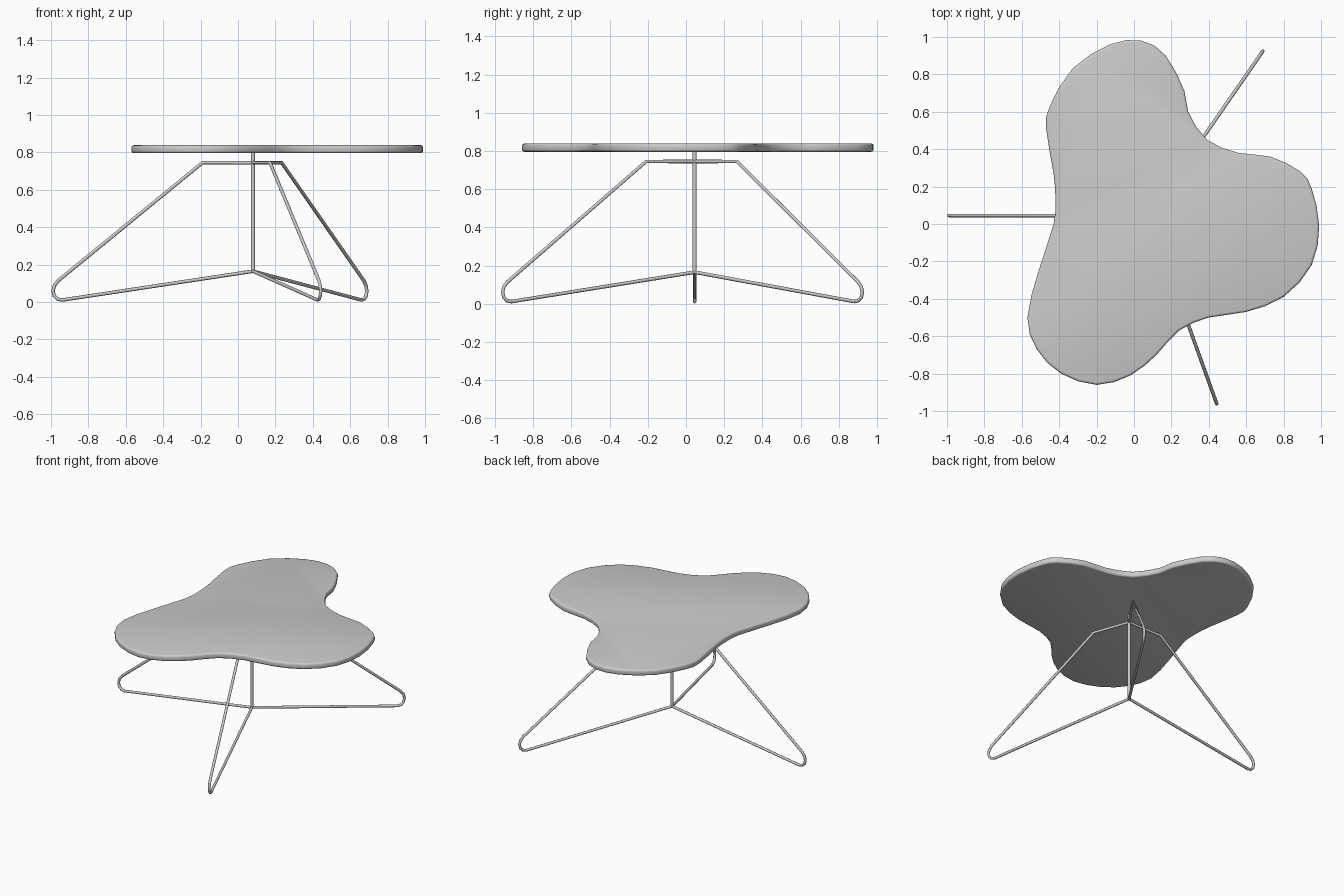
import bpy, bmesh, math
from mathutils import Vector

if "Cube" in bpy.data.objects:
    bpy.data.objects.remove(bpy.data.objects["Cube"], do_unlink=True)

HUB = Vector((0.08, 0.045, 0))
WIRE = 0.0095

grey = bpy.data.materials.new("satin grey")
grey.use_nodes = True
colour = (0.6, 0.6, 0.6, 1)
grey.diffuse_color = colour
grey.node_tree.nodes["Principled BSDF"].inputs["Base Color"].default_value = colour


def select_only(obj):
    bpy.ops.object.select_all(action='DESELECT')
    obj.select_set(True)
    bpy.context.view_layer.objects.active = obj


def wire(name, points, radius):
    """Round rod following a list of points."""
    curve = bpy.data.curves.new(name, 'CURVE')
    curve.dimensions = '3D'
    curve.bevel_depth = radius
    curve.bevel_resolution = 2
    curve.use_fill_caps = True
    spline = curve.splines.new('POLY')
    spline.points.add(len(points) - 1)
    for target, point in zip(spline.points, points):
        target.co = (*point, 1)
    obj = bpy.data.objects.new(name, curve)
    bpy.context.collection.objects.link(obj)
    curve.materials.append(grey)
    select_only(obj)
    bpy.ops.object.convert(target='MESH')
    bpy.ops.object.shade_smooth_by_angle(angle=math.radians(50))
    return obj


def smooth_loop(points, steps):
    """Closed rounded outline through the given points."""
    loop = []
    count = len(points)
    for i in range(count):
        a, b, c, d = (Vector(points[(i + k) % count]) for k in (-1, 0, 1, 2))
        for s in range(steps):
            t = s / steps
            loop.append(b + (c - a) * t / 2 + (a - b * 2.5 + c * 2 - d / 2) * t ** 2
                        + (b * 3 - a - c * 3 + d) * t ** 3 / 2)
    return loop


# Three-lobed tabletop
outline = [
    (.04, .98), (-.13, .96), (-.33, .83), (-.45, .63), (-.47, .51), (-.43, .27),
    (-.42, .13), (-.43, 0), (-.51, -.25), (-.57, -.5), (-.52, -.67), (-.39, -.8),
    (-.2, -.86), (-.02, -.81), (.12, -.7), (.24, -.57), (.4, -.5), (.6, -.47),
    (.8, -.39), (.95, -.22), (.99, -.01), (.95, .19), (.89, .28), (.73, .36),
    (.56, .38), (.39, .45), (.29, .6), (.27, .71), (.17, .9),
]
mesh = bpy.data.meshes.new("tabletop")
bm = bmesh.new()
base = bm.faces.new([bm.verts.new((p.x, p.y, 0.796)) for p in smooth_loop(outline, 2)])
grown = bmesh.ops.extrude_face_region(bm, geom=[base])["geom"]
bmesh.ops.translate(bm, vec=(0, 0, 0.043),
                    verts=[v for v in grown if isinstance(v, bmesh.types.BMVert)])
bmesh.ops.recalc_face_normals(bm, faces=bm.faces)
bm.to_mesh(mesh)
bm.free()
mesh.materials.append(grey)
tabletop = bpy.data.objects.new("tabletop", mesh)
bpy.context.collection.objects.link(tabletop)
bevel = tabletop.modifiers.new("rounded edge", 'BEVEL')
bevel.width = 0.013
bevel.segments = 3
bevel.limit_method = 'ANGLE'
bevel.angle_limit = math.radians(60)
select_only(tabletop)
bpy.ops.object.modifier_apply(modifier=bevel.name)
bpy.ops.object.shade_smooth_by_angle(angle=math.radians(40))

# Bent wire legs: distance from the post and height
leg_profile = [
    (0, .165), (1.02, .011), (1.045, .016), (1.063, .034), (1.069, .06),
    (1.062, .088), (1.042, .114), (.27, .745), (0, .745),
]
for name, angle in (("right_leg", 180), ("back_leg", 55.3), ("front_leg", -70.2)):
    turn = math.radians(angle)
    direction = Vector((math.cos(turn), math.sin(turn), 0))
    wire(name, [HUB + direction * r + Vector((0, 0, z)) for r, z in leg_profile], WIRE)

# Upright post joining the legs to the tabletop
wire("centre_post", [HUB + Vector((0, 0, z)) for z in (.16, .8)], 0.011)
